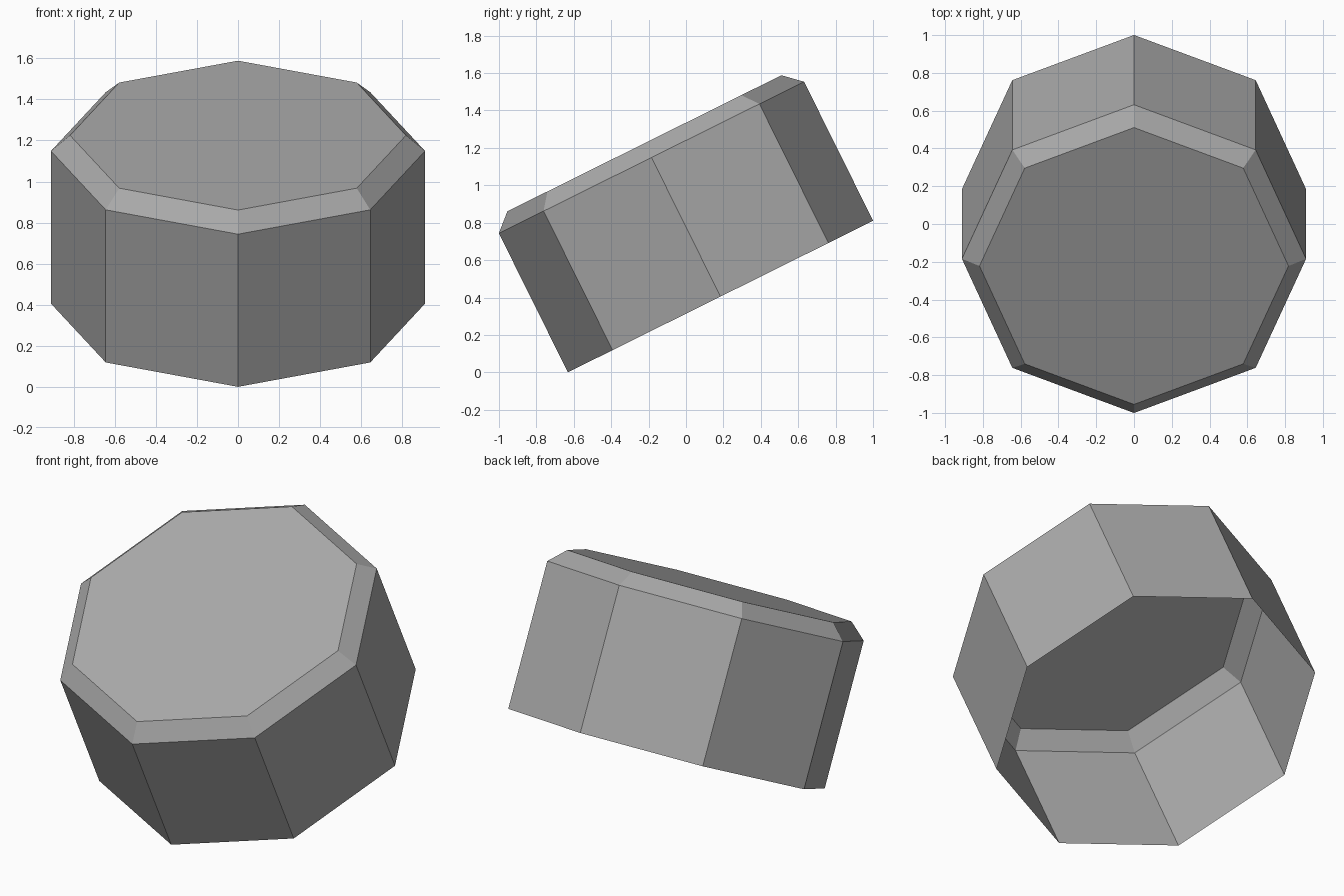
import bpy
import bmesh
from math import radians, cos, sin, tau

default = bpy.data.objects.get("Cube")
if default:
    bpy.data.objects.remove(default, do_unlink=True)

SIDES = 8
TILT = radians(26.4)
RADIUS, CAP_RADIUS = 0.911, 0.818
WALL, BEVEL = 0.83, 0.085

# Plain grey material
grey = bpy.data.materials.new("mid grey")
grey.use_nodes = True
colour = (0.4, 0.4, 0.4, 1)
grey.diffuse_color = colour
grey.node_tree.nodes["Principled BSDF"].inputs["Base Color"].default_value = colour

# Rings of the open-bottomed shell: (radius, height along the axis)
profile = [(RADIUS, 0), (RADIUS, WALL), (CAP_RADIUS, WALL + BEVEL)]
bm = bmesh.new()
rings = [[bm.verts.new((r * cos(tau * i / SIDES), r * sin(tau * i / SIDES), h))
          for i in range(SIDES)] for r, h in profile]

# Side walls and bevel band
for low, high in zip(rings, rings[1:]):
    for i in range(SIDES):
        j = (i + 1) % SIDES
        bm.faces.new((low[i], low[j], high[j], high[i]))

# Flat cap; the underside stays open
bm.faces.new(rings[-1])

mesh = bpy.data.meshes.new("octagonal_cap")
bm.to_mesh(mesh)
bm.free()
mesh.materials.append(grey)

# Lean the shell towards the front, resting on its lowest corner
cap = bpy.data.objects.new("octagonal_cap", mesh)
bpy.context.collection.objects.link(cap)
cap.rotation_euler.x = TILT
cap.location = (0, WALL * sin(TILT) / 2, RADIUS * sin(TILT))
